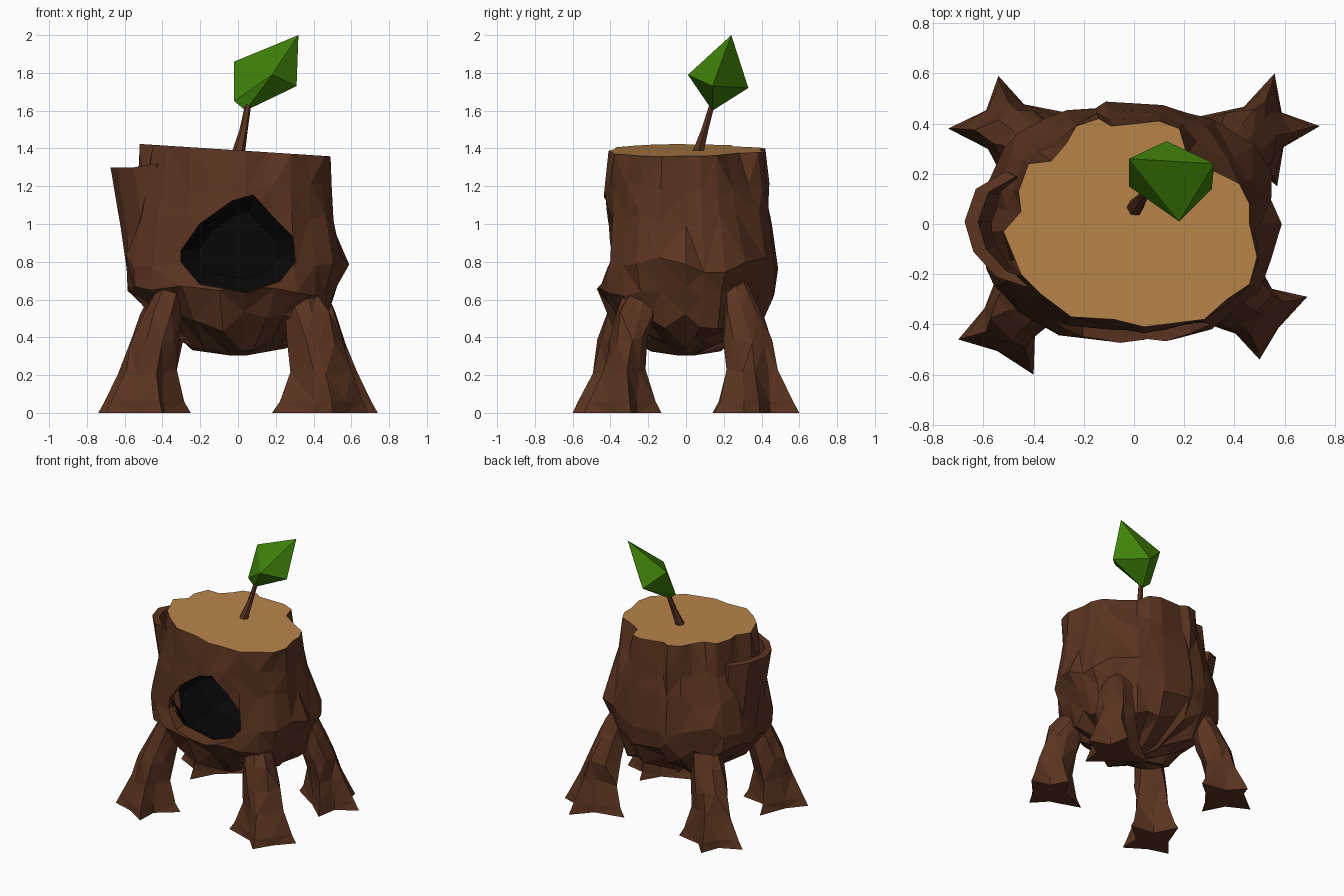
import bpy, bmesh, math, random
from mathutils import Vector

if "Cube" in bpy.data.objects:
    bpy.data.objects.remove(bpy.data.objects["Cube"])

random.seed(11)


def material(name, rgb):
    m = bpy.data.materials.new(name)
    m.diffuse_color = (*rgb, 1)
    m.use_nodes = True
    m.node_tree.nodes["Principled BSDF"].inputs["Base Color"].default_value = m.diffuse_color
    return m


BARK = material("bark brown", (0.104, 0.034, 0.015))
WOOD = material("cut wood tan", (0.485, 0.235, 0.07))
DARK = material("hollow black", (0.002, 0.002, 0.002))
LEAF = material("leaf green", (0.053, 0.235, 0.003))


def finish(name, bm, mats):
    bmesh.ops.recalc_face_normals(bm, faces=bm.faces)
    me = bpy.data.meshes.new(name)
    bm.to_mesh(me)
    bm.free()
    for m in mats:
        me.materials.append(m)
    ob = bpy.data.objects.new(name, me)
    bpy.context.collection.objects.link(ob)
    return ob


def loft(name, rings, mats=(BARK,), band_mat=None, start_mat=0, end_mat=0):
    """Skin equal-sized rings of points, cap both ends, split into flat triangles."""
    bm = bmesh.new()
    vs = [[bm.verts.new(p) for p in ring] for ring in rings]
    n = len(vs[0])
    for k in range(len(vs) - 1):
        for i in range(n):
            j = (i + 1) % n
            f = bm.faces.new((vs[k][i], vs[k][j], vs[k + 1][j], vs[k + 1][i]))
            f.material_index = band_mat[k] if band_mat else 0
    bm.faces.new(vs[0]).material_index = start_mat
    bm.faces.new(vs[-1]).material_index = end_mat
    bmesh.ops.triangulate(bm, faces=bm.faces[:], quad_method='SHORT_EDGE')
    return finish(name, bm, mats)


# --- stump body: scalloped cut outline on top, bulging bark rings below
TOP = [(-.52, -.03), (-.44, -.13), (-.45, -.2), (-.37, -.28), (-.25, -.37), (-.08, -.38),
       (.04, -.41), (.16, -.37), (.28, -.38), (.37, -.3), (.46, -.24), (.49, -.13),
       (.46, 0), (.46, .08), (.42, .16), (.32, .21), (.21, .28), (.18, .38), (.1, .41),
       (-.09, .39), (-.14, .42), (-.23, .39), (-.27, .32), (-.33, .25), (-.42, .24),
       (-.46, .13), (-.45, .05)]
LEVELS = [  # z, xmin, xmax, ymin, ymax, share of the top outline, jitter
    (.305, -.05, .05, -.05, .05, 0, 0),
    (.36, -.25, .26, -.19, .19, 0, .02),
    (.48, -.44, .46, -.39, .39, 0, .03),
    (.63, -.60, .51, -.48, .47, 0, .025),
    (.79, -.61, .575, -.46, .485, 0, .025),
    (1.02, -.59, .51, -.44, .465, .2, .025),
    (1.18, -.55, .495, -.455, .455, .5, .022)]


def oval(a, x0, x1, y0, y1, e=2.35):
    c, s = math.cos(a), math.sin(a)
    rx, ry = (x1 if c > 0 else -x0), (y1 if s > 0 else -y0)
    r = ((abs(c) / rx) ** e + (abs(s) / ry) ** e) ** (-1 / e)
    return r * c, r * s


rings = []
for z, x0, x1, y0, y1, share, jit in LEVELS:
    ring = []
    for tx, ty in TOP:
        ox, oy = oval(math.atan2(ty, tx), x0, x1, y0, y1)
        k = 1 + random.uniform(-1.8, 1) * jit
        ring.append(((ox + (tx - ox) * share) * k, (oy + (ty - oy) * share) * k,
                     z + random.uniform(-1, 1) * jit * 2))
    rings.append(ring)
rings.append([(x, y, 1.39 - .065 * x) for x, y in TOP])
stump = loft("stump_body", rings, (BARK, WOOD, DARK), end_mat=1)

# --- hollow: bark-coloured rim, wide black chamber behind it
HOLE = [(-.3, .86), (-.2, 1.0), (-.03, 1.12), (.08, 1.15), (.19, 1.03), (.29, .93),
        (.3, .8), (.22, .7), (.05, .64), (-.2, .685), (-.3, .8)]
DEPTHS = [(-.8, 1.04), (-.45, 1.02), (-.36, 1), (-.335, 1.12), (-.2, 1.38), (.1, 1.38),
          (.26, 1.15), (.36, .7)]
cutter = loft("hollow_cutter",
              [[(x * s, y, .87 + (z - .87) * s) for x, z in HOLE] for y, s in DEPTHS],
              (BARK, WOOD, DARK), band_mat=[0, 0, 2, 2, 2, 2, 2], end_mat=2)
cutter.hide_render = True
mod = stump.modifiers.new("hollow", 'BOOLEAN')
mod.operation, mod.solver, mod.object = 'DIFFERENCE', 'EXACT', cutter
mod.material_mode = 'TRANSFER'
bpy.context.view_layer.objects.active = stump
bpy.ops.object.modifier_apply(modifier=mod.name)
bpy.data.objects.remove(cutter)

# --- loose slab of bark standing off the left side
SLAB = [(-.43, -.25, 1.32), (-.55, -.21, 1.3), (-.64, -.11, 1.3), (-.675, .01, 1.3),
        (-.63, .14, 1.29), (-.51, .21, 1.26)]
rings = []
for z, s in ((.7, .86), (.98, .92), (None, 1)):
    outer = [(x * s, y * s, z or t) for x, y, t in SLAB]
    rings.append(outer + [(x * .92, y * .9, t) for x, y, t in reversed(outer)])
loft("bark_slab", rings)

# --- root legs: four pointed toes each, narrowing up into the body
LEGS = {
    "front_left_leg": ((-.5, -.4), [(-.70, -.46), (-.40, -.60), (-.25, -.33), (-.52, -.14)]),
    "front_right_leg": ((.48, -.35), [(.50, -.54), (.69, -.29), (.48, -.13), (.18, -.36)]),
    "back_right_leg": ((.5, .37), [(.74, .39), (.56, .60), (.22, .42), (.57, .15)]),
    "back_left_leg": ((-.5, .38), [(-.54, .59), (-.74, .38), (-.50, .14), (-.25, .44)]),
}
LEG_LEVELS = [  # z, centre scale, toe scale, valley radius
    (0, 1, 1, .115), (.06, 1, .86, .112), (.22, .96, .6, .105), (.38, .89, .56, .115),
    (.53, .8, .46, .11), (.64, .74, .36, .09), (.76, .72, .1, .02)]

for name, (c, toes) in LEGS.items():
    c = Vector(c)
    arms = [Vector(t) - c for t in toes]
    rings = []
    for z, cs, ts, valley in LEG_LEVELS:
        ring = []
        for i, arm in enumerate(arms):
            gap = arm.normalized() + arms[(i + 1) % 4].normalized()
            for off in (arm * ts, gap.normalized() * valley):
                p = c * cs + off
                wob = random.uniform(-.018, .018) if z > .1 else 0
                ring.append((p.x + wob, p.y - wob, z + wob))
        rings.append(ring)
    loft(name, rings)

# --- sprout stem
rings = []
for x, y, z, r in ((0, .06, 1.37, .036), (.03, .1, 1.5, .022), (.055, .14, 1.64, .016)):
    rings.append([(x + r * math.cos(i * math.tau / 6), y + r * math.sin(i * math.tau / 6), z)
                  for i in range(6)])
loft("sprout_stem", rings)

# --- faceted leaf
bm = bmesh.new()
for p in ((.32, .24, 2.0), (.18, .01, 1.79), (.31, .14, 1.73), (.13, .33, 1.72),
          (-.02, .26, 1.86), (-.02, .15, 1.65), (.04, .14, 1.6)):
    bm.verts.new(p)
bmesh.ops.convex_hull(bm, input=bm.verts[:])
finish("leaf", bm, (LEAF,))
